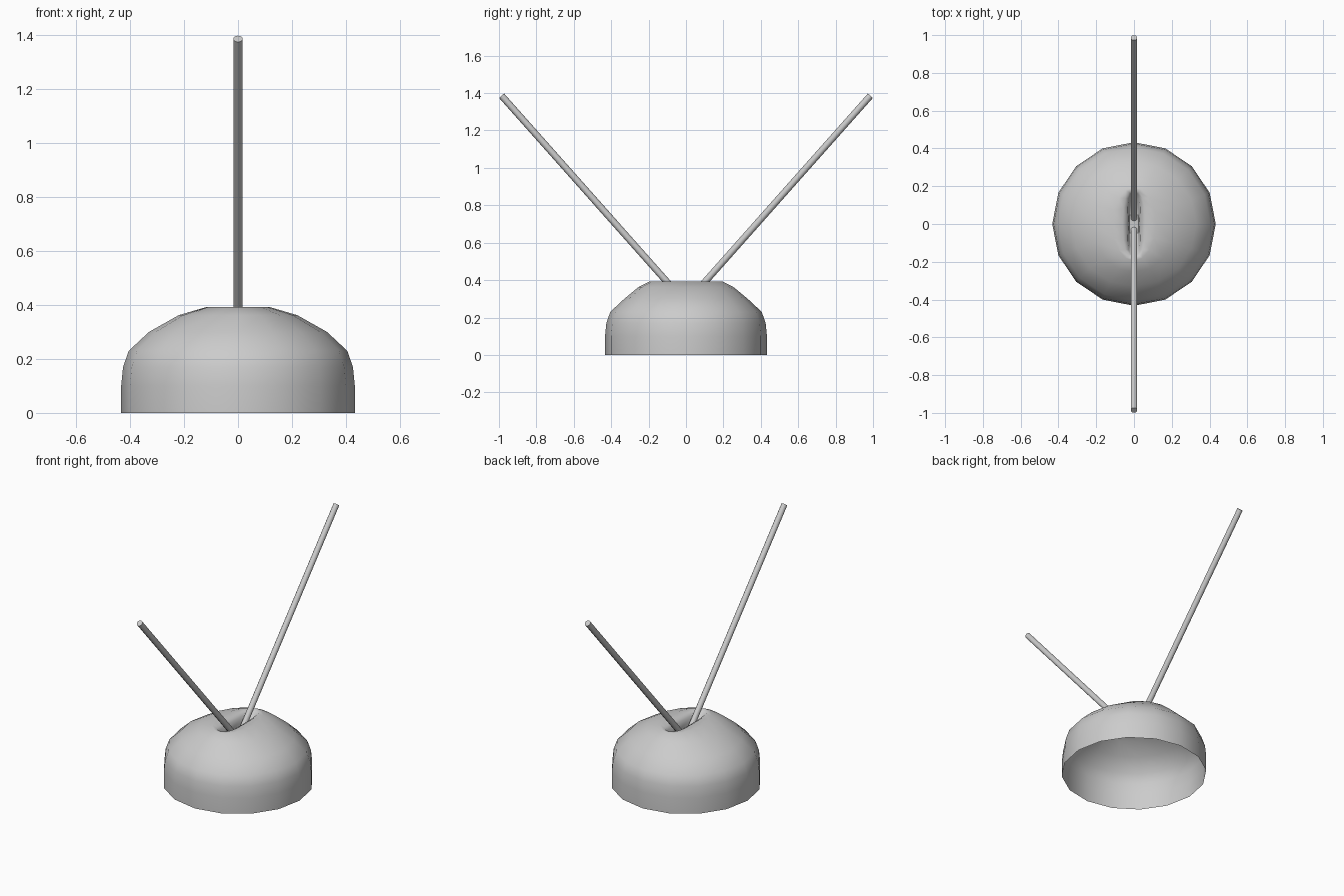
import bpy, bmesh
from math import cos, sin, pi, copysign
from mathutils import Vector

if "Cube" in bpy.data.objects:
    bpy.data.objects.remove(bpy.data.objects["Cube"])

SIDES = 16


def finish(bm, name, angle):
    mesh = bpy.data.meshes.new(name)
    bm.to_mesh(mesh)
    bm.free()
    ob = bpy.data.objects.new(name, mesh)
    bpy.context.collection.objects.link(ob)
    bpy.ops.object.select_all(action='DESELECT')
    ob.select_set(True)
    bpy.context.view_layer.objects.active = ob
    bpy.ops.object.shade_smooth_by_angle(angle=angle)
    return ob


def soft(v, power):
    return copysign(abs(v) ** power, v) if abs(v) > 1e-6 else 0.0


# Base: open-bottomed dome lofted from rings (x radius, y radius, z, squareness)
rings = [(.433, .433, 0, 1), (.433, .433, .10, 1), (.426, .426, .17, 1),
         (.405, .405, .23, 1), (.33, .33, .30, 1), (.22, .255, .362, 1),
         (.115, .195, .393, 1), (.06, .18, .393, .8),
         (.034, .168, .378, .6), (.028, .13, .345, .6), (.025, .06, .315, .5)]
bm = bmesh.new()
loops = []
for rx, ry, z, p in rings:
    loops.append([bm.verts.new((rx * soft(cos(2 * pi * i / SIDES), p),
                                ry * soft(sin(2 * pi * i / SIDES), p), z))
                  for i in range(SIDES)])
for a, b in zip(loops, loops[1:]):
    for i in range(SIDES):
        j = (i + 1) % SIDES
        bm.faces.new((a[i], a[j], b[j], b[i]))
bm.faces.new(loops[-1])  # slot floor
finish(bm, "dome_base", pi / 3)

# Two splayed rods rising out of the slot
for side, name in ((1, "back_rod"), (-1, "front_rod")):
    start = Vector((0, side * .03, .31))
    end = Vector((0, side * .986, 1.386))
    bm = bmesh.new()
    bmesh.ops.create_cone(bm, cap_ends=True, segments=10, radius1=.018,
                          radius2=.018, depth=(end - start).length)
    rod = finish(bm, name, pi / 4)
    rod.location = (start + end) / 2
    rod.rotation_euler = (end - start).to_track_quat('Z', 'Y').to_euler()
